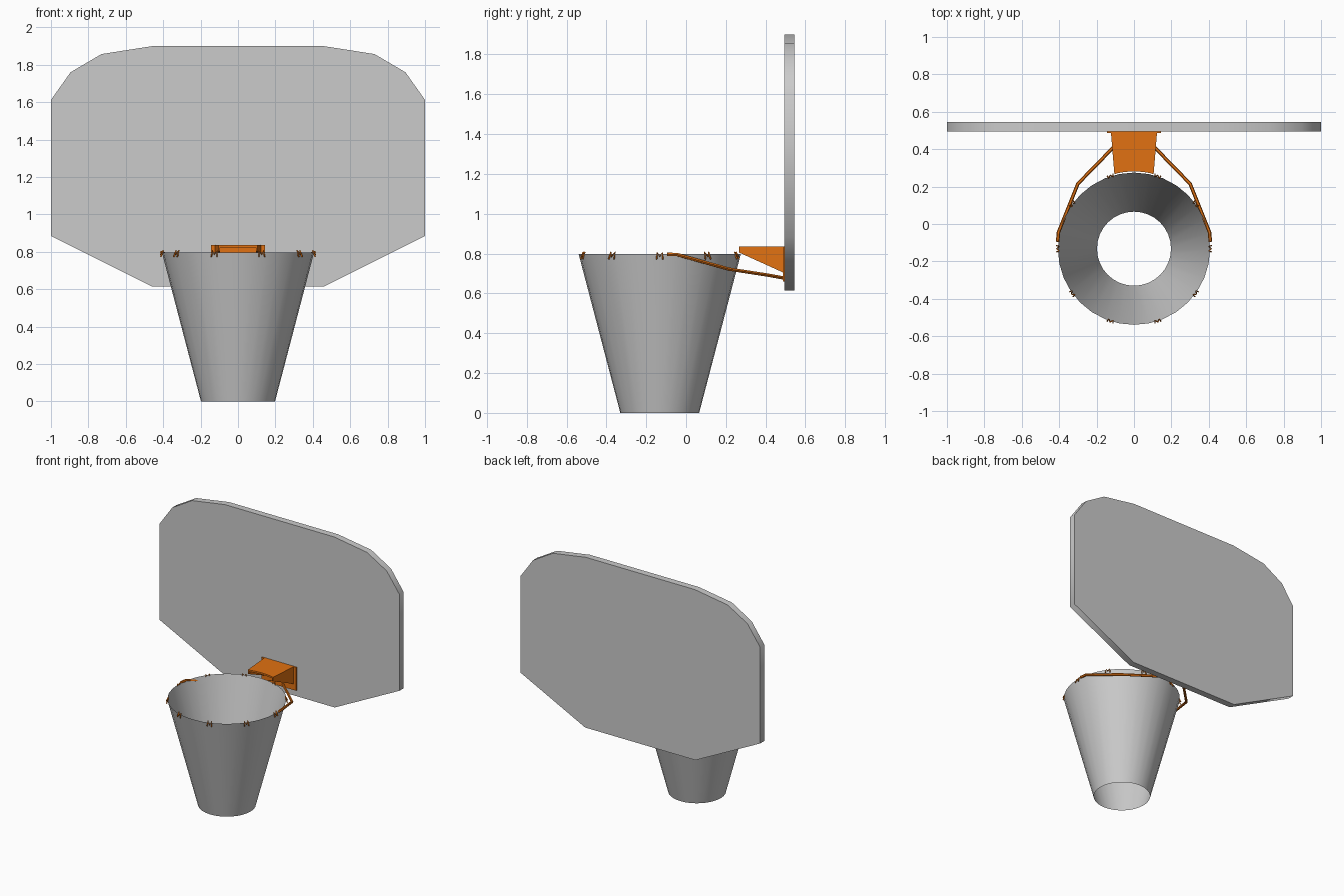
import bpy, bmesh, math
from mathutils import Vector

if "Cube" in bpy.data.objects:
    bpy.data.objects.remove(bpy.data.objects["Cube"])


def material(name, rgb):
    m = bpy.data.materials.new(name)
    m.diffuse_color = (*rgb, 1)
    m.use_nodes = True
    m.node_tree.nodes["Principled BSDF"].inputs["Base Color"].default_value = m.diffuse_color
    return m


GREY = material("grey", (0.6, 0.6, 0.6))
ORANGE = material("orange", (0.75, 0.165, 0.006))
CX, CY, RIM = 0.0, -0.132, 0.407      # hoop centre and radius


def make(name, bm, mat, smooth=None):
    bmesh.ops.recalc_face_normals(bm, faces=bm.faces)
    me = bpy.data.meshes.new(name)
    bm.to_mesh(me)
    bm.free()
    me.materials.append(mat)
    ob = bpy.data.objects.new(name, me)
    bpy.context.collection.objects.link(ob)
    if smooth is not None:
        select(ob)
        bpy.ops.object.shade_smooth_by_angle(angle=math.radians(smooth))
    return ob


def select(ob):
    bpy.ops.object.select_all(action='DESELECT')
    ob.select_set(True)
    bpy.context.view_layer.objects.active = ob


def prism(bm, pts, offset):
    """Extrude a closed outline of 3D points by an offset."""
    f = bm.faces.new([bm.verts.new(p) for p in pts])
    r = bmesh.ops.extrude_face_region(bm, geom=[f], use_keep_orig=True)
    bmesh.ops.translate(bm, vec=offset, verts=[v for v in r["geom"] if isinstance(v, bmesh.types.BMVert)])


def wire(name, paths, radius):
    """Round wires along one or more point paths, as one mesh."""
    cu = bpy.data.curves.new(name, 'CURVE')
    cu.dimensions = '3D'
    cu.bevel_depth, cu.bevel_resolution, cu.use_fill_caps = radius, 1, True
    for pts in paths:
        sp = cu.splines.new('POLY')
        sp.points.add(len(pts) - 1)
        for p, co in zip(sp.points, pts):
            p.co = (*co, 1)
    ob = bpy.data.objects.new(name, cu)
    bpy.context.collection.objects.link(ob)
    cu.materials.append(ORANGE)
    select(ob)
    bpy.ops.object.convert(target='MESH')
    bpy.ops.object.shade_smooth_by_angle(angle=math.radians(50))


# Backboard: mirrored outline, extruded backwards
half = [(0.46, 0.615), (1, 0.885), (1, 1.612), (0.895, 1.76), (0.73, 1.857), (0.455, 1.9)]
outline = half + [(-x, z) for x, z in reversed(half)]
bm = bmesh.new()
prism(bm, [(x, 0.495, z) for x, z in outline], (0, 0.05, 0))
make("backboard", bm, GREY, 70)

# Net: open tapered tube
bm = bmesh.new()
N = 32
rings = [[bm.verts.new((CX + r * math.cos(2 * math.pi * i / N), CY + r * math.sin(2 * math.pi * i / N), z))
          for i in range(N)] for r, z in ((0.198, 0), (RIM, 0.797))]
for i in range(N):
    j = (i + 1) % N
    bm.faces.new((rings[0][i], rings[0][j], rings[1][j], rings[1][i]))
make("net", bm, GREY, 40)

# Bracket: top plate with a curved front edge, two side gussets, wall plate
bm = bmesh.new()
arc = []
for i in range(9):
    x = -0.105 + 0.21 * i / 8
    arc.append((x, CY + math.sqrt(0.413 ** 2 - x * x), 0.823))
prism(bm, arc + [(0.123, 0.488, 0.823), (-0.123, 0.488, 0.823)], (0, 0, 0.012))
for s in (-1, 1):
    prism(bm, [(s * 0.105, 0.267, 0.805), (s * 0.105, 0.267, 0.835),
               (s * 0.123, 0.488, 0.835), (s * 0.123, 0.488, 0.705)], (-s * 0.01, 0, 0))
prism(bm, [(-0.145, 0.486, 0.66), (0.145, 0.486, 0.66),
           (0.145, 0.486, 0.835), (-0.145, 0.486, 0.835)], (0, 0.01, 0))
make("rim_bracket", bm, ORANGE)

# Support arms from the hoop sides to the wall plate
arm = [(0.408, -0.095, 0.797), (0.404, -0.045, 0.795), (0.3, 0.215, 0.722), (0.11, 0.41, 0.692), (0.035, 0.487, 0.678)]
wire("support_arms", [[(s * x, y, z) for x, y, z in arm] for s in (-1, 1)], 0.0095)

# Ten bent net hooks around the rim
shape = [(-0.016, 0.006, 0.772), (-0.013, -0.007, 0.806), (0, 0.006, 0.785),
         (0.013, -0.007, 0.806), (0.016, 0.006, 0.772)]
hooks = []
for k in range(10):
    a = 2 * math.pi * k / 10
    out, tan = Vector((math.cos(a), math.sin(a), 0)), Vector((-math.sin(a), math.cos(a), 0))
    hooks.append([Vector((CX, CY, z)) + out * (RIM + r) + tan * t for t, r, z in shape])
wire("net_hooks", hooks, 0.004)
